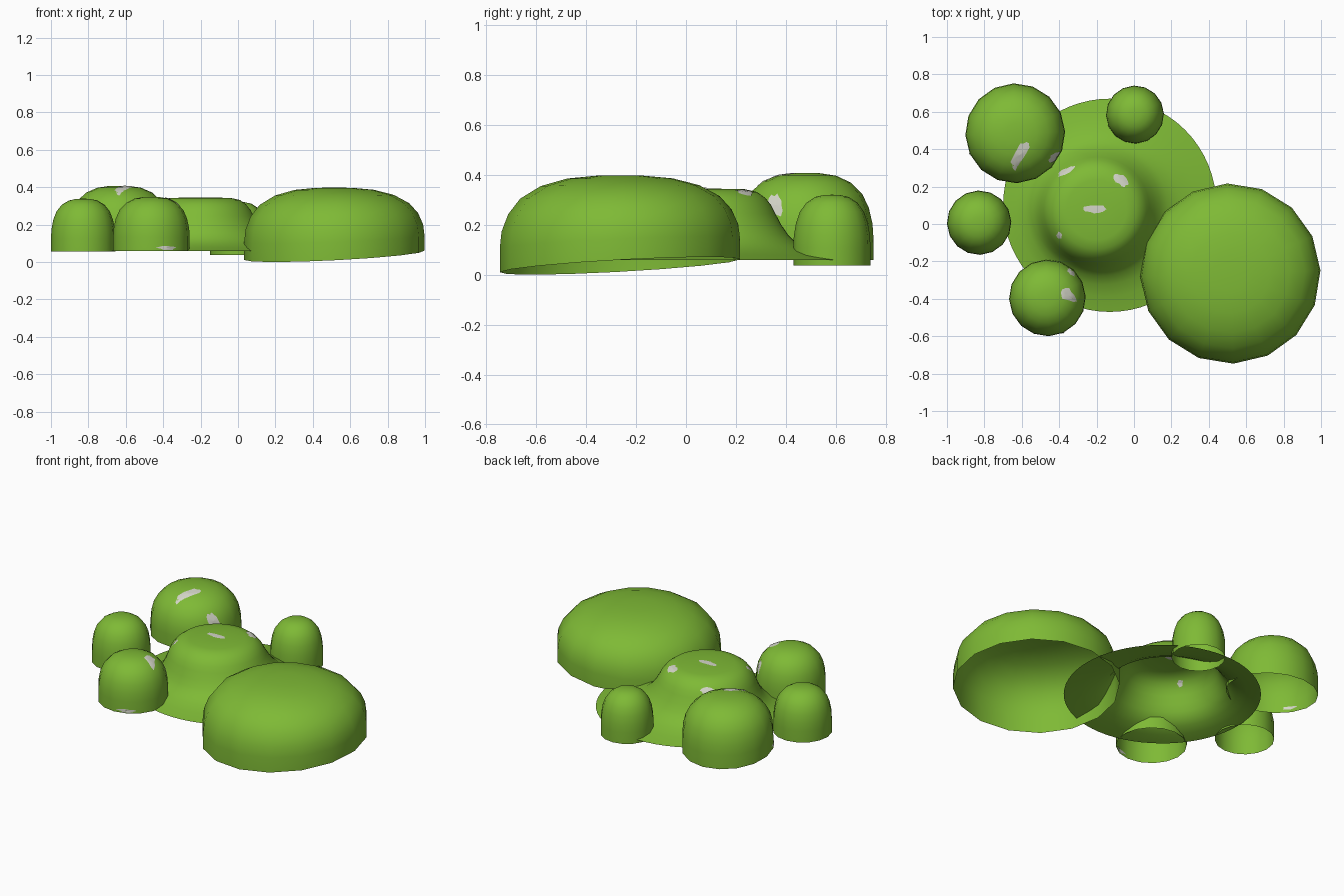
import bpy, bmesh, math, random
from mathutils import Vector
from mathutils.bvhtree import BVHTree

if "Cube" in bpy.data.objects:
    bpy.data.objects.remove(bpy.data.objects["Cube"])

random.seed(4)


def material(name, colour):
    m = bpy.data.materials.new(name)
    m.diffuse_color = (*colour, 1)
    m.use_nodes = True
    m.node_tree.nodes["Principled BSDF"].inputs["Base Color"].default_value = m.diffuse_color
    return m


green = material("leaf green", (0.21, 0.49, 0.036))
grey = material("pale grey", (0.66, 0.67, 0.58))
surfaces = {}


def finish(bm, name, mat):
    for f in bm.faces:
        f.smooth = True
    mesh = bpy.data.meshes.new(name)
    bm.to_mesh(mesh)
    mesh.materials.append(mat)
    bpy.context.collection.objects.link(bpy.data.objects.new(name, mesh))
    surfaces[name] = BVHTree.FromBMesh(bm)
    bm.free()


def loft(name, rings, sides, turn=0.0, slope=(0, 0)):
    """Open-bottomed shell from rings (cx, cy, z, radius, tilt amount), closed at the top."""
    bm = bmesh.new()
    previous = None
    for cx, cy, z, r, tilt in rings:
        ring = []
        for i in range(sides):
            a = turn + 2 * math.pi * i / sides
            dx, dy = r * math.cos(a), r * math.sin(a)
            lift = tilt * (slope[0] * dx + slope[1] * dy)
            ring.append(bm.verts.new((cx + dx, cy + dy, z + lift)))
        if previous:
            for i in range(sides):
                j = (i + 1) % sides
                bm.faces.new((previous[i], previous[j], ring[j], ring[i]))
        previous = ring
    # close the crown with a fan
    cx, cy, z = rings[-1][:3]
    tip = bm.verts.new((cx, cy, z + 0.001))
    for i in range(sides):
        bm.faces.new((previous[i], previous[(i + 1) % sides], tip))
    finish(bm, name, green)


# rounded bush outline: (radius share, height share)
DOME = [(1, 0), (1, .25), (.985, .42), (.93, .6), (.83, .76), (.66, .89), (.44, .97), (.2, 1)]


def bush(name, x, y, r, bottom, top, slope=(0, 0)):
    rings = [(x, y, bottom + (top - bottom) * h, r * s, 1 - h) for s, h in DOME]
    loft(name, rings, 16, math.radians(2), slope)


def patch(name, target, centre, half, direction=(0, 0, -1), turn=0):
    """Thin ragged grey fleck on both sides of a surface, projected along a direction."""
    d = Vector(direction).normalized()
    u = Vector((1, 0, 0)) if abs(d.x) < .5 else Vector((0, 1, 0))
    v = d.cross(u)
    n = 14
    c, s = math.cos(turn), math.sin(turn)
    wobble = [random.uniform(.7, 1.2) for _ in range(n)]
    bm = bmesh.new()
    for offset in (-.003, .003):
        rows = []
        for share in (.01, .35, .7, 1):
            row = []
            for i in range(n):
                a = 2 * math.pi * i / n
                p = half[0] * share * wobble[i] * math.cos(a)
                q = half[1] * share * wobble[i] * math.sin(a)
                start = Vector(centre) - d * .12 + u * (p * c - q * s) - v * (p * s + q * c)
                hit = surfaces[target].ray_cast(start, d, .3)[0]
                row.append(bm.verts.new(hit + d * offset) if hit else None)
            rows.append(row)
        for r0, r1 in zip(rows, rows[1:]):
            for i in range(n):
                j = (i + 1) % n
                quad = [r0[i], r1[i], r1[j], r0[j]]
                if None in quad:
                    continue
                f = bm.faces.new(quad)
                f.normal_update()
                if f.normal.dot(d) * offset < 0:
                    f.normal_flip()
    finish(bm, name, grey)


# central mound: flared skirt whose centre drifts towards the raised bump
MOUND = [(.57, .06), (.48, .077), (.41, .099), (.36, .127), (.33, .16), (.305, .2), (.283, .245),
         (.267, .278), (.243, .308), (.21, .332), (.16, .343), (.06, .345)]
rings = []
for r, z in MOUND:
    t = min(1, (.57 - r) / .29)
    rings.append((-.13 - .07 * t, .10 - .025 * t, z, r, 0))
loft("central_mound", rings, 64)

# surrounding bushes
bush("large_bush", .515, -.265, .482, .036, .397, (.05, .055))
bush("back_left_bush", -.635, .485, .267, .085, .407, (0, -.1))
bush("back_bush", .005, .585, .155, .038, .32)
bush("left_bush", -.828, .007, .172, .057, .338)
bush("front_left_bush", -.463, -.395, .205, .06, .348)

# grey flecks on the mound and bushes
patch("mound_top_fleck", "central_mound", (-.2, .08, .35), (.065, .025))
patch("mound_right_fleck", "central_mound", (-.07, .235, .35), (.045, .026), turn=-.8)
patch("mound_back_fleck", "central_mound", (-.36, .285, .35), (.055, .014), turn=.5)
patch("mound_front_fleck", "central_mound", (-.40, -.06, .35), (.016, .02))
patch("back_left_top_fleck", "back_left_bush", (-.61, .37, .4), (.085, .033), turn=1.1)
patch("back_left_side_fleck", "back_left_bush", (-.4, .36, .28), (.028, .05), (-1, 0, 0))
patch("back_left_low_fleck", "back_left_bush", (-.86, .37, .125), (.055, .012), (.87, .5, 0))
patch("front_left_top_fleck", "front_left_bush", (-.355, -.38, .35), (.055, .032), turn=-.6)
patch("front_left_back_fleck", "front_left_bush", (-.335, -.255, .35), (.03, .018), turn=-.7)
patch("front_left_low_fleck", "front_left_bush", (-.385, -.56, .077), (.05, .012), (0, 1, 0))
